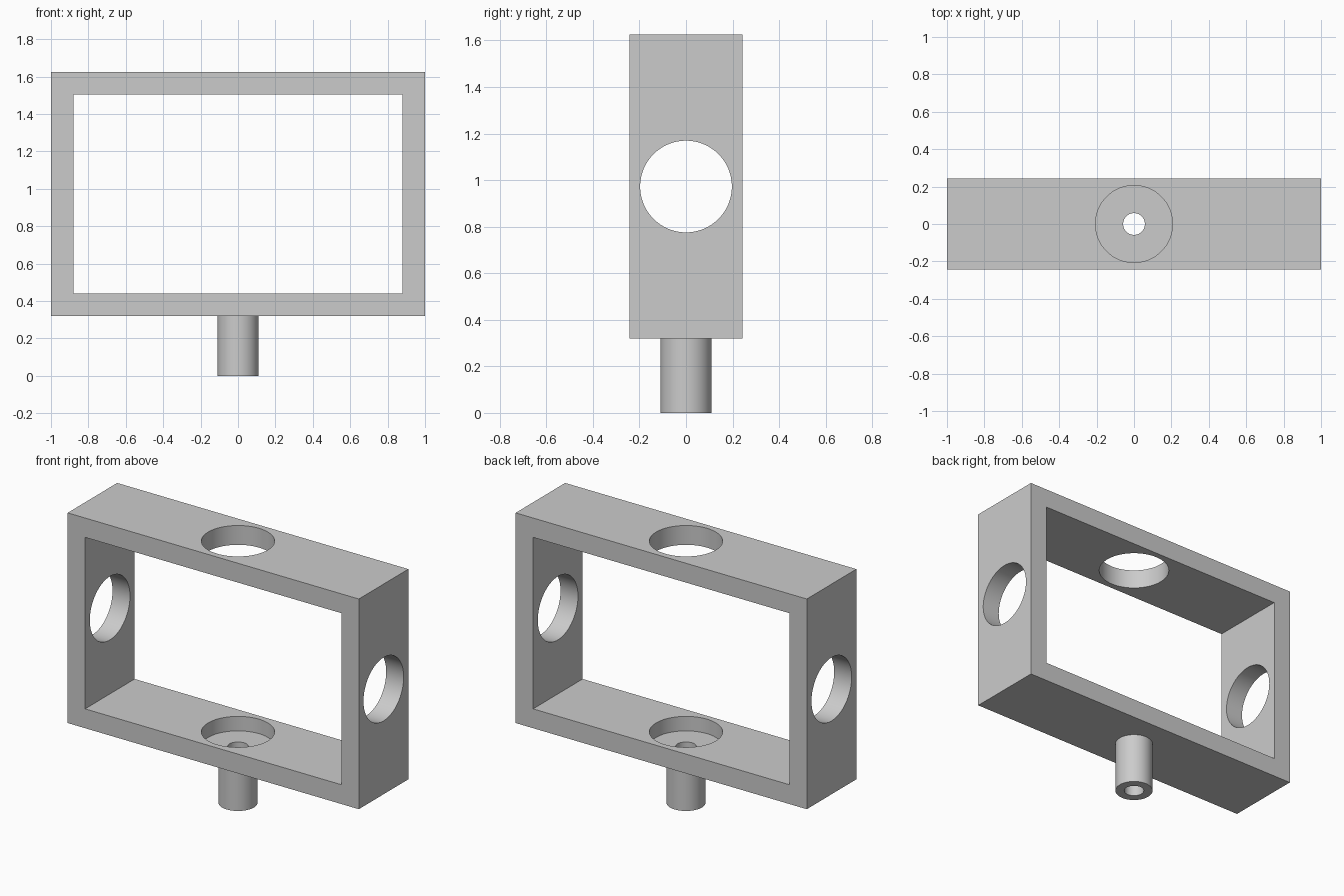
import bpy
import math

cube = bpy.data.objects.get("Cube")
if cube:
    bpy.data.objects.remove(cube, do_unlink=True)

grey = bpy.data.materials.new("plain grey")
grey.use_nodes = True
COLOUR = (0.6, 0.6, 0.6, 1)
grey.diffuse_color = COLOUR
grey.node_tree.nodes["Principled BSDF"].inputs["Base Color"].default_value = COLOUR

DEPTH, WALL = 0.486, 0.12
BOTTOM, TOP = 0.32, 1.625
MIDDLE = (BOTTOM + TOP) / 2


def box(name, size, z):
    bpy.ops.mesh.primitive_cube_add(size=1, location=(0, 0, z))
    ob = bpy.context.object
    ob.name = name
    ob.scale = size
    bpy.ops.object.transform_apply(location=False, rotation=False)
    ob.data.materials.append(grey)
    return ob


def rod(name, radius, length, z, tilt=0):
    bpy.ops.mesh.primitive_cylinder_add(vertices=96, radius=radius, depth=length,
                                        location=(0, 0, z), rotation=(0, tilt, 0))
    ob = bpy.context.object
    ob.name = name
    ob.data.materials.append(grey)
    return ob


def combine(target, tool, operation="DIFFERENCE"):
    mod = target.modifiers.new(tool.name, "BOOLEAN")
    mod.operation = operation
    mod.solver = "EXACT"
    mod.object = tool
    bpy.context.view_layer.objects.active = target
    bpy.ops.object.modifier_apply(modifier=mod.name)
    bpy.data.objects.remove(tool, do_unlink=True)


# Rectangular frame with an open window
frame = box("frame", (2, DEPTH, TOP - BOTTOM), MIDDLE)
combine(frame, box("window_cutter", (2 - 2 * WALL, 1, TOP - BOTTOM - 2 * WALL), MIDDLE))

# Hollow stem below the frame, joined into the floor
combine(frame, rod("stem", 0.11, 0.335, 0.1675), "UNION")

# Round holes: sides, top, blind recess in the floor, bore down the stem
combine(frame, rod("side_cutter", 0.197, 3, MIDDLE, math.pi / 2))
combine(frame, rod("top_cutter", 0.206, 0.4, TOP))
combine(frame, rod("recess_cutter", 0.206, 0.3, 0.35 + 0.15))
combine(frame, rod("bore_cutter", 0.058, 1, 0.2))

# Crisp edges with smooth round walls
bpy.ops.object.select_all(action="DESELECT")
frame.select_set(True)
bpy.context.view_layer.objects.active = frame
bpy.ops.object.shade_smooth_by_angle(angle=math.radians(30))
